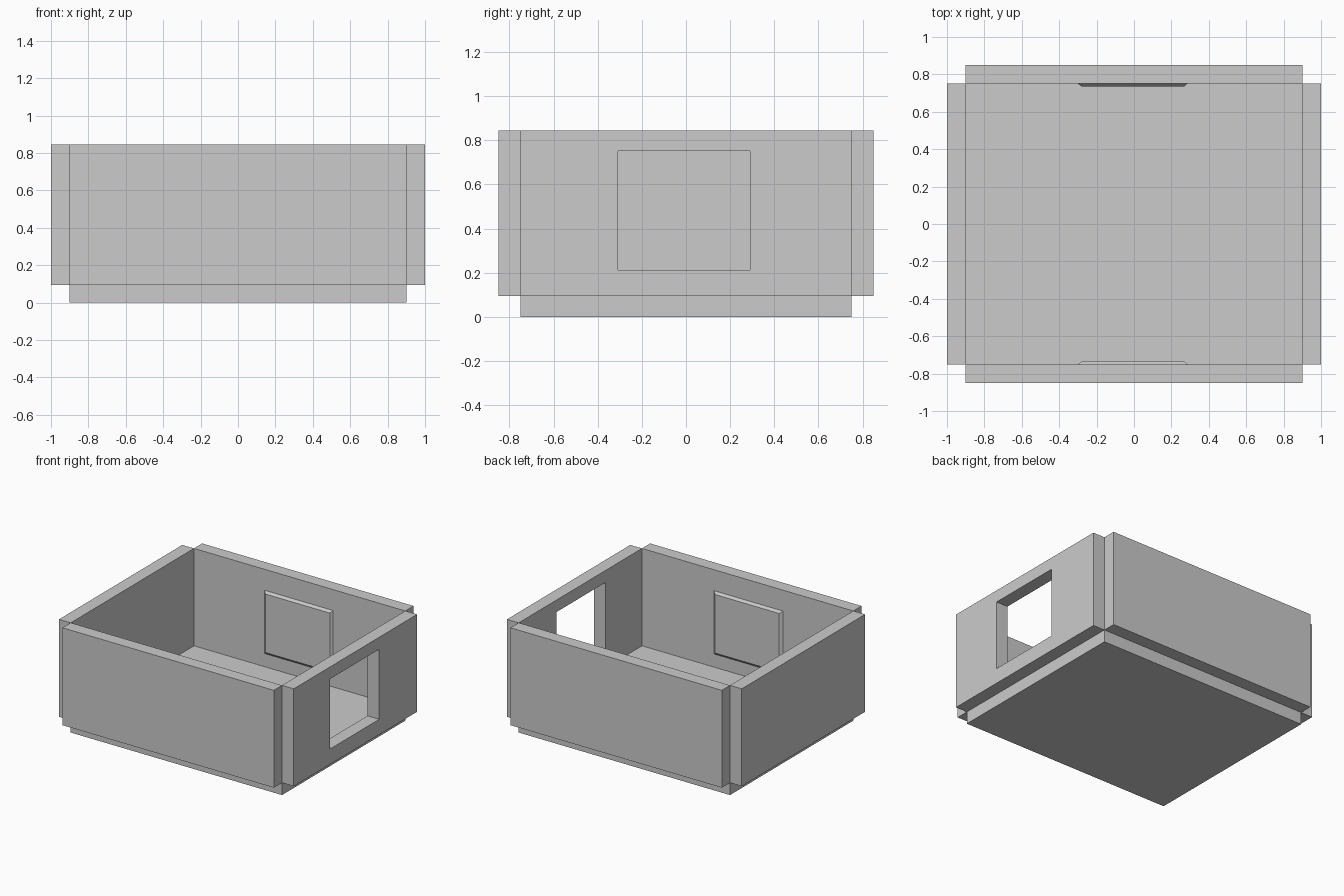
import bpy, bmesh

if "Cube" in bpy.data.objects:
    bpy.data.objects.remove(bpy.data.objects["Cube"])


def box(name, x, y, z):
    """Box spanning the given (min, max) ranges."""
    bm = bmesh.new()
    bmesh.ops.create_cube(bm, size=1)
    for v in bm.verts:
        v.co = [r[0] if c < 0 else r[1] for c, r in zip(v.co, (x, y, z))]
    me = bpy.data.meshes.new(name)
    bm.to_mesh(me)
    bm.free()
    ob = bpy.data.objects.new(name, me)
    bpy.context.collection.objects.link(ob)
    return ob


WALL_Z = (0.095, 0.845)

# floor slab
box("floor", (-0.9, 0.9), (-0.75, 0.75), (0, 0.095))

# left wall, and right wall with a window opening
box("left_wall", (-1, -0.9), (-0.75, 0.75), WALL_Z)
right = box("right_wall", (0.9, 1), (-0.75, 0.75), WALL_Z)
cutter = box("window_cutter", (0.8, 1.1), (-0.307, 0.29), (0.213, 0.752))
cutter.hide_render = True
cutter.hide_set(True)
cut = right.modifiers.new("window", "BOOLEAN")
cut.operation = "DIFFERENCE"
cut.solver = "EXACT"
cut.object = cutter

# front and back walls, each with a shallow bevelled panel on the inner side
for name, s in (("front", -1), ("back", 1)):
    box(name + "_wall", (-0.9, 0.9), tuple(sorted((s * 0.75, s * 0.85))), WALL_Z)
    panel = box(name + "_panel", (-0.307, 0.291),
                tuple(sorted((s * 0.735, s * 0.755))), (0.19, 0.69))
    for v in panel.data.vertices:
        if abs(v.co.y) < 0.74:
            v.co.x += 0.028 if v.co.x < 0 else -0.024
            v.co.z += 0.025 if v.co.z < 0.4 else -0.025
